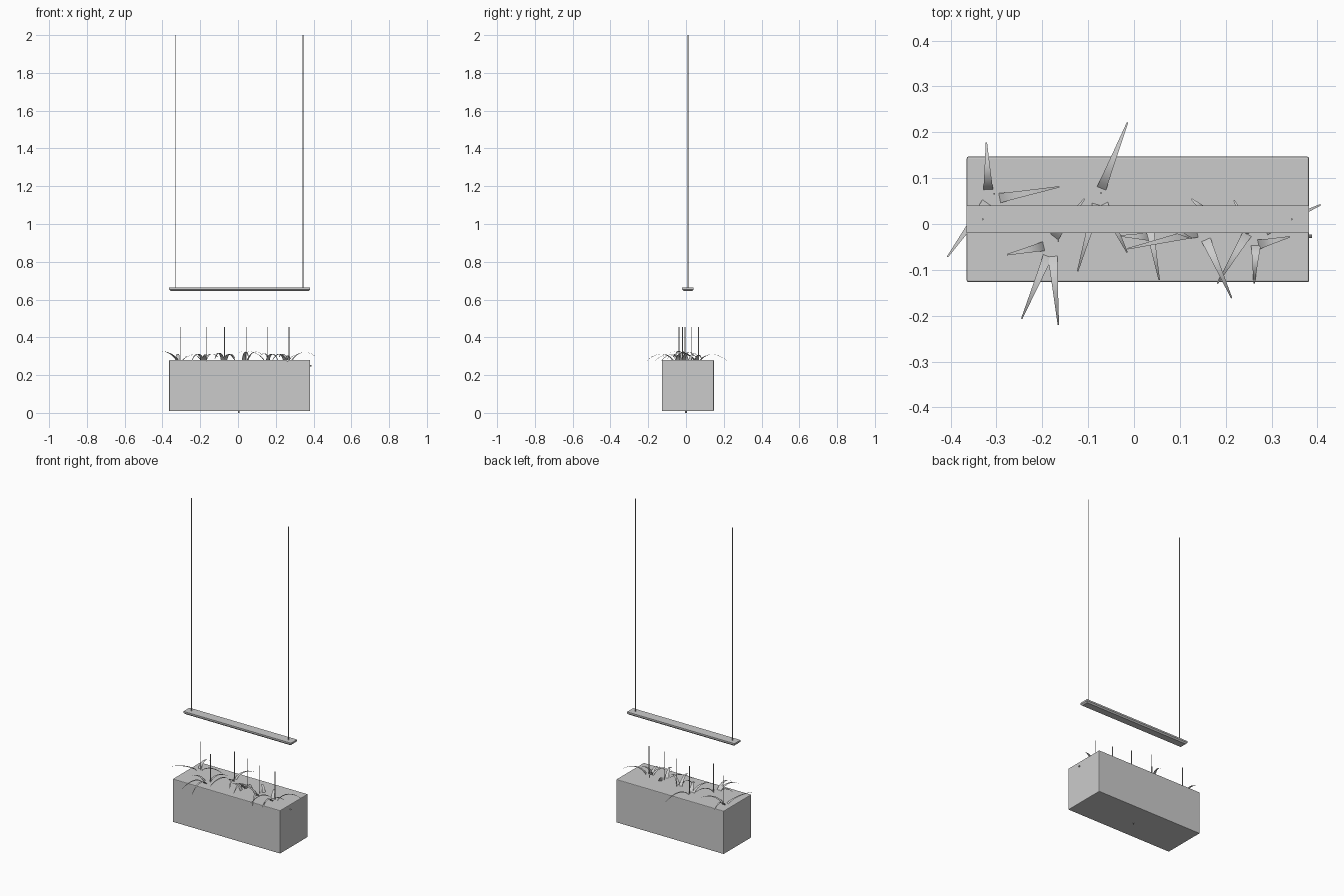
import bpy, bmesh, math
from mathutils import Vector

if "Cube" in bpy.data.objects:
    bpy.data.objects.remove(bpy.data.objects["Cube"])

grey = bpy.data.materials.new("light grey")
grey.diffuse_color = (0.6, 0.6, 0.6, 1)
grey.use_nodes = True
grey.node_tree.nodes["Principled BSDF"].inputs["Base Color"].default_value = grey.diffuse_color


def finish(bm, name, smooth=False):
    me = bpy.data.meshes.new(name)
    bm.to_mesh(me)
    bm.free()
    ob = bpy.data.objects.new(name, me)
    bpy.context.collection.objects.link(ob)
    me.materials.append(grey)
    for p in me.polygons:
        p.use_smooth = smooth
    return ob


def box(name, lo, hi, bevel, pick=lambda e: True, segments=2):
    bm = bmesh.new()
    bmesh.ops.create_cube(bm, size=1)
    for v in bm.verts:
        v.co = Vector([lo[i] + (v.co[i] + 0.5) * (hi[i] - lo[i]) for i in range(3)])
    edges = [e for e in bm.edges if pick(e)]
    bmesh.ops.bevel(bm, geom=edges, offset=bevel, segments=segments,
                    profile=0.5, affect='EDGES')
    return finish(bm, name)


def rod(name, a, b, radius, sides=10):
    a, b = Vector(a), Vector(b)
    bm = bmesh.new()
    bmesh.ops.create_cone(bm, cap_ends=True, segments=sides, radius1=radius,
                          radius2=radius, depth=(b - a).length)
    q = (b - a).to_track_quat('Z', 'Y')
    for v in bm.verts:
        v.co = q @ v.co + (a + b) / 2
    return finish(bm, name)


def leaf(name, base, tip, tip_z, arch, w0=0.022, w1=0.003, n=8):
    # tapered ribbon that arches from the soil out to its tip
    a, b = Vector(base), Vector(tip)
    d = (b - a).normalized()
    side = Vector((-d.y, d.x))
    bm = bmesh.new()
    rows = []
    for i in range(n + 1):
        t = i / n
        p = a + (b - a) * t ** 1.15
        z = SOIL - 0.003 + (tip_z - SOIL) * t + arch * 4 * t * (1 - t)
        s = side * (w0 + (w1 - w0) * t) / 2
        rows.append([bm.verts.new((p.x + k * s.x, p.y + k * s.y, z)) for k in (-1, 1)])
    for r, q in zip(rows, rows[1:]):
        bm.faces.new((r[0], q[0], q[1], r[1]))
    bmesh.ops.recalc_face_normals(bm, faces=bm.faces)
    if sum(f.normal.z for f in bm.faces) < 0:
        bmesh.ops.reverse_faces(bm, faces=bm.faces)
    return finish(bm, name, True)


SOIL = 0.28

# planter trough, drain plug below and button on the right end
box("planter_box", (-0.365, -0.127, 0.009), (0.382, 0.147, SOIL), 0.004)
rod("drain_plug", (0.004, 0, 0), (0.004, 0, 0.012), 0.004)
rod("side_button", (0.380, -0.027, 0.25), (0.388, -0.027, 0.25), 0.004)

# hanging lamp bar with chamfered underside, and two wires
box("lamp_bar", (-0.365, -0.02, 0.645), (0.382, 0.04, 0.663), 0.008,
    lambda e: all(v.co.z < 0.65 for v in e.verts), 1)
for label, x in (("left", -0.33), ("right", 0.344)):
    rod(label + "_wire", (x, 0.01, 0.66), (x, 0.01, 2.0), 0.002)

# plants: stake position, then leaves as (base, tip, tip height, arch)
plants = [
    ((-0.305, 0.066), [((-0.318, 0.073), (-0.322, 0.178), 0.29, 0.03),
                       ((-0.296, 0.056), (-0.163, 0.081), 0.29, 0.025),
                       ((-0.320, 0.050), (-0.407, -0.072), 0.33, 0.012)]),
    ((-0.165, -0.037), [((-0.187, -0.068), (-0.245, -0.207), 0.28, 0.035),
                        ((-0.178, -0.068), (-0.165, -0.220), 0.275, 0.035),
                        ((-0.195, -0.048), (-0.277, -0.067), 0.30, 0.02),
                        ((-0.175, -0.030), (-0.108, 0.055), 0.30, 0.025)]),
    ((-0.072, 0.068), [((-0.072, 0.075), (-0.014, 0.222), 0.275, 0.035),
                       ((-0.080, 0.045), (-0.123, -0.103), 0.29, 0.035),
                       ((-0.068, 0.045), (-0.015, -0.062), 0.29, 0.03)]),
    ((0.044, 0.03), [((0.030, 0.012), (0.055, -0.122), 0.30, 0.035),
                     ((0.045, -0.028), (-0.030, -0.026), 0.30, 0.02),
                     ((0.050, 0.005), (0.127, -0.032), 0.31, 0.03)]),
    ((0.155, -0.005), [((0.156, -0.032), (0.213, -0.162), 0.28, 0.035),
                       ((0.140, -0.018), (-0.014, -0.054), 0.315, 0.03),
                       ((0.165, 0.020), (0.125, 0.055), 0.31, 0.02)]),
    ((0.27, -0.018), [((0.248, -0.020), (0.182, -0.130), 0.28, 0.035),
                      ((0.266, -0.045), (0.262, -0.130), 0.275, 0.03),
                      ((0.270, -0.045), (0.340, -0.028), 0.30, 0.02),
                      ((0.255, -0.020), (0.218, 0.052), 0.30, 0.025),
                      ((0.285, -0.015), (0.407, 0.042), 0.305, 0.03)]),
]
for i, ((x, y), leaves) in enumerate(plants, 1):
    rod(f"plant_{i}_stake", (x, y, SOIL - 0.01), (x, y, 0.455), 0.002)
    for j, spec in enumerate(leaves, 1):
        leaf(f"plant_{i}_leaf_{j}", *spec)
